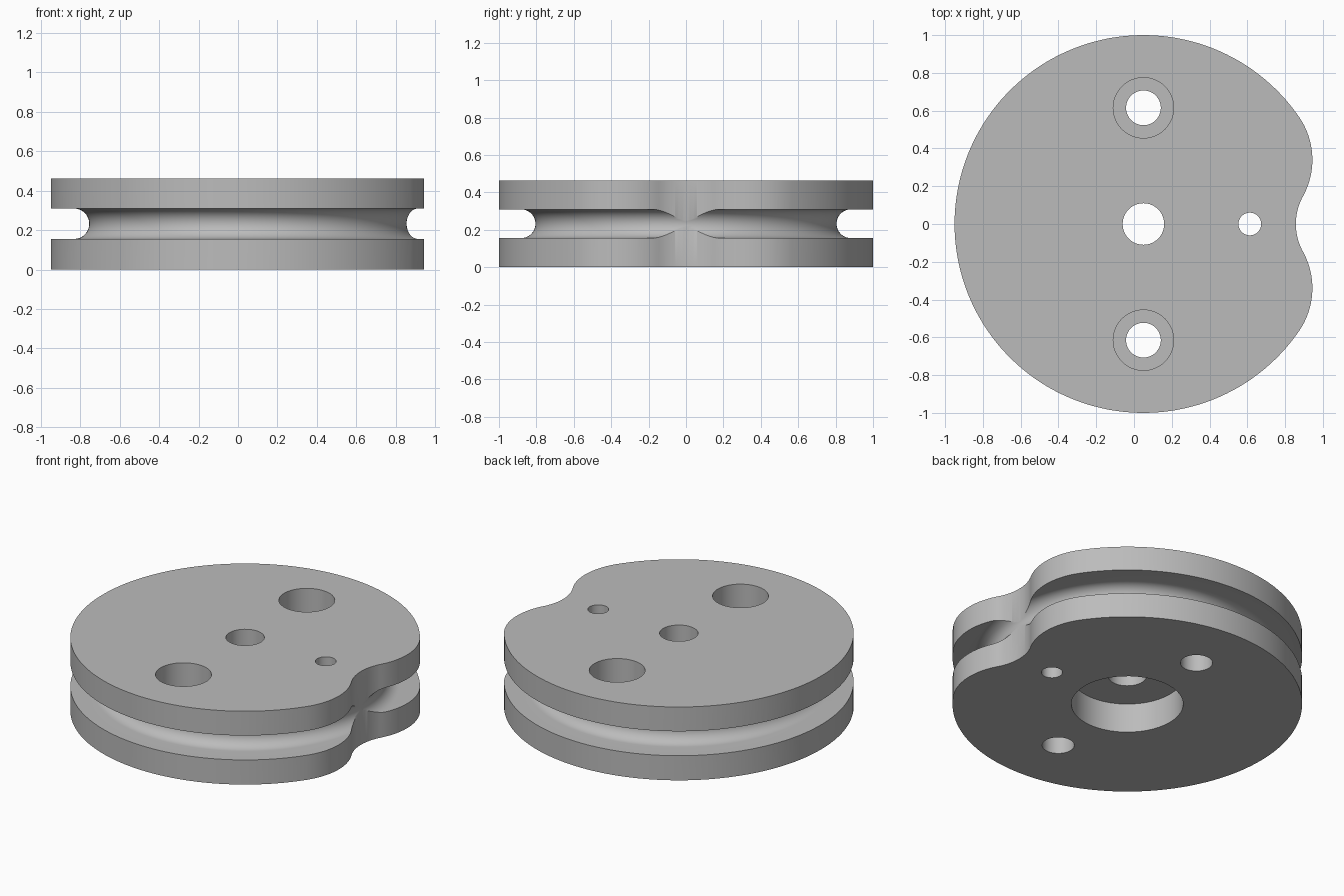
import bpy, bmesh
from math import sin, cos, pi, radians, atan2, hypot

cube = bpy.data.objects.get("Cube")
if cube:
    bpy.data.objects.remove(cube, do_unlink=True)

CX, HEIGHT = 0.05, 0.463
GROOVE_Z, GROOVE_R, GROOVE_CENTRE = 0.2325, 0.077, 0.882

grey = bpy.data.materials.new("satin grey")
grey.use_nodes = True
colour = (0.5, 0.5, 0.5, 1)
grey.diffuse_color = colour
grey.node_tree.nodes["Principled BSDF"].inputs["Base Color"].default_value = colour


def arc(cx, cy, r, a0, a1, n):
    """Points along an arc, without its last point."""
    return [(cx + r * cos(a0 + (a1 - a0) * i / n), cy + r * sin(a0 + (a1 - a0) * i / n))
            for i in range(n)]


def finish(name, bm):
    bmesh.ops.recalc_face_normals(bm, faces=bm.faces)
    mesh = bpy.data.meshes.new(name)
    bm.to_mesh(mesh)
    bm.free()
    mesh.materials.append(grey)
    obj = bpy.data.objects.new(name, mesh)
    bpy.context.collection.objects.link(obj)
    return obj


def prism(name, outline, z0, z1):
    bm = bmesh.new()
    face = bm.faces.new([bm.verts.new((x, y, z0)) for x, y in outline])
    top = bmesh.ops.extrude_face_region(bm, geom=[face], use_keep_orig=True)["geom"]
    verts = [v for v in top if isinstance(v, bmesh.types.BMVert)]
    bmesh.ops.translate(bm, verts=verts, vec=(0, 0, z1 - z0))
    return finish(name, bm)


def ring(name, profile, segments):
    """Closed radius/height profile revolved about the disc axis."""
    bm = bmesh.new()
    loops = []
    for i in range(segments):
        a = 2 * pi * i / segments
        loops.append([bm.verts.new((CX + r * cos(a), r * sin(a), z)) for r, z in profile])
    n = len(profile)
    for i in range(segments):
        a, b = loops[i], loops[(i + 1) % segments]
        for j in range(n):
            k = (j + 1) % n
            bm.faces.new((a[j], b[j], b[k], a[k]))
    return finish(name, bm)


def hole(x, y, r, z0, z1):
    return prism("hole_cutter", arc(x, y, r, 0, 2 * pi, 48), z0, z1)


# Disc outline: big rim, two rounded lobes and a hollow between them
lobe_r, lobe_a = 0.4, radians(34.5)
lx, ly = CX + (1 - lobe_r) * cos(lobe_a), (1 - lobe_r) * sin(lobe_a)
notch_x = 0.857
d = notch_x - lx
notch_r = (d * d + ly * ly - lobe_r ** 2) / (2 * (lobe_r - d))
nx = notch_x + notch_r
join = atan2(-ly, nx - lx)
outline = (arc(CX, 0, 1, lobe_a, 2 * pi - lobe_a, 128)
           + arc(lx, -ly, lobe_r, -lobe_a, -join, 24)
           + arc(nx, 0, notch_r, pi - join, pi + join, 32)
           + arc(lx, ly, lobe_r, join, lobe_a, 24))
disc = prism("grooved_disc", outline, 0, HEIGHT)

# Round-bottomed groove about the edge
groove = arc(GROOVE_CENTRE, GROOVE_Z, GROOVE_R, pi / 2, 3 * pi / 2, 24)
groove += [(r, GROOVE_Z + s * GROOVE_R) for r, s in ((GROOVE_CENTRE, -1), (1.2, -1), (1.2, 1))]
cutters = [ring("groove_cutter", groove, 160)]

# Centre bore with recess below, locating hole, and counterbored bolt holes
cutters += [hole(CX, 0, 0.11, -0.1, 0.6), hole(CX, 0, 0.32, -0.1, 0.185),
            hole(0.613, 0, 0.06, -0.1, 0.6)]
for side in (-1, 1):
    y = side * 0.615
    cutters += [hole(CX, y, 0.092, -0.1, 0.6), hole(CX, y, 0.16, 0.2, 0.6)]

for cutter in cutters:
    cutter.hide_render = True
    mod = disc.modifiers.new("cut", "BOOLEAN")
    mod.operation = "DIFFERENCE"
    mod.solver = "EXACT"
    mod.object = cutter

# Bake the cuts and drop the cutters
bpy.context.view_layer.update()
baked = bpy.data.meshes.new_from_object(disc.evaluated_get(bpy.context.evaluated_depsgraph_get()))
disc.modifiers.clear()
disc.data = baked
for cutter in cutters:
    bpy.data.objects.remove(cutter, do_unlink=True)

bpy.ops.object.select_all(action="DESELECT")
disc.select_set(True)
bpy.context.view_layer.objects.active = disc
bpy.ops.object.shade_smooth_by_angle(angle=radians(30))
